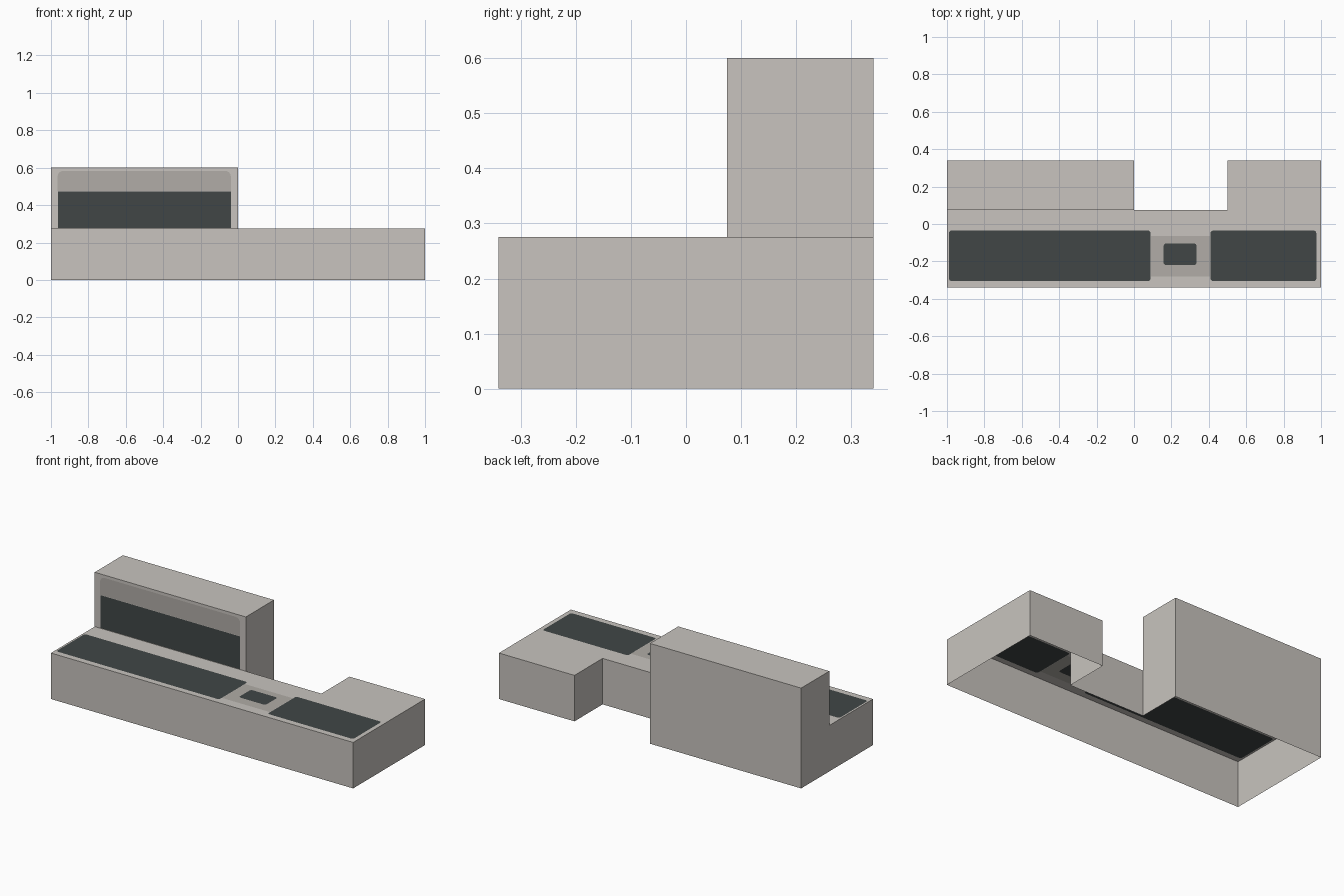
import bpy, bmesh, math
from mathutils import Vector

if "Cube" in bpy.data.objects:
    bpy.data.objects.remove(bpy.data.objects["Cube"])

X0, X1, Y0, Y1 = -1.0, 1.0, -0.34, 0.34
YM = 0.074          # front of the tall block and back of the notch
LOW, HIGH = 0.275, 0.6


def material(name, rgb):
    m = bpy.data.materials.new(name)
    m.diffuse_color = (*rgb, 1)
    m.use_nodes = True
    m.node_tree.nodes["Principled BSDF"].inputs["Base Color"].default_value = m.diffuse_color
    return m


MATS = [material("light_stone", (0.578, 0.552, 0.517)),
        material("grey_panel", (0.44, 0.415, 0.385)),
        material("dark_glass", (0.052, 0.061, 0.061))]
STONE, GREY, DARK = range(3)


def rounded(u0, v0, u1, v1, r_low, r_high):
    """Rounded rectangle outline, with separate radii for low and high corners."""
    pts = []
    for u, v, su, sv, a, r in ((u1, v0, -1, 1, 270, r_low), (u1, v1, -1, -1, 0, r_high),
                               (u0, v1, 1, -1, 90, r_high), (u0, v0, 1, 1, 180, r_low)):
        if r == 0:
            pts.append((u, v))
            continue
        for i in range(5):
            t = math.radians(a + 22.5 * i)
            pts.append((u + su * r + r * math.cos(t), v + sv * r + r * math.sin(t)))
    return pts


def make_loop(bm, pts):
    vs = [bm.verts.new(p) for p in pts]
    return [bm.edges.new((vs[i], vs[(i + 1) % len(vs)])) for i in range(len(vs))]


def fill(bm, loops, normal, mat):
    """Fill the first loop, leaving the other loops as holes."""
    edges = [e for loop in loops for e in loop]
    res = bmesh.ops.triangle_fill(bm, edges=edges, use_beauty=True, normal=normal)
    for f in (g for g in res["geom"] if isinstance(g, bmesh.types.BMFace)):
        f.normal_update()
        if f.normal.dot(Vector(normal)) < 0:
            f.normal_flip()
        f.material_index = mat


def face(bm, *pts):
    bm.faces.new([bm.verts.new(p) for p in pts])


def wall(bm, a, b, z0, z1):
    """Upright wall, facing right of the direction a to b."""
    face(bm, (*a, z0), (*b, z0), (*b, z1), (*a, z1))


def finish(bm, name):
    bmesh.ops.remove_doubles(bm, verts=bm.verts[:], dist=1e-5)
    me = bpy.data.meshes.new(name)
    bm.to_mesh(me)
    bm.free()
    for m in MATS:
        me.materials.append(m)
    bpy.context.collection.objects.link(bpy.data.objects.new(name, me))


# Low wing: open-bottomed walls around the notch
bm = bmesh.new()
path = [(X0, Y0), (X1, Y0), (X1, Y1), (0.5, Y1), (0.5, YM), (0, YM)]
for a, b in zip(path, path[1:]):
    wall(bm, a, b, 0, LOW)

# Low wing roof with dark strips and a framed skylight cut into it
up = (0, 0, 1)
roof = make_loop(bm, [(x, y, LOW) for x, y in path[:-1] + [(X0, YM)]])


def roof_loop(*args):
    return make_loop(bm, [(x, y, LOW) for x, y in rounded(*args)])


strips = [roof_loop(-0.99, -0.305, 0.089, -0.035, 0.015, 0.015),
          roof_loop(0.409, -0.305, 0.975, -0.035, 0.015, 0.015)]
frame = roof_loop(0.091, -0.28, 0.407, -0.063, 0, 0)
skylight = roof_loop(0.158, -0.22, 0.335, -0.104, 0.015, 0.015)
fill(bm, [roof, *strips, frame], up, STONE)
fill(bm, [frame, skylight], up, GREY)
for loop in strips + [skylight]:
    fill(bm, [loop], up, DARK)
finish(bm, "low_wing")

# Tall block: back, right side, L-shaped left side and roof
bm = bmesh.new()
wall(bm, (0, Y1), (X0, Y1), 0, HIGH)
wall(bm, (0, YM), (0, Y1), 0, HIGH)
face(bm, (X0, Y1, 0), (X0, Y0, 0), (X0, Y0, LOW), (X0, YM, LOW),
     (X0, YM, HIGH), (X0, Y1, HIGH))
face(bm, (X0, YM, HIGH), (0, YM, HIGH), (0, Y1, HIGH), (X0, Y1, HIGH))

# Tall block front with a dark window band below a grey panel
front = (0, -1, 0)


def front_loop(*args):
    return make_loop(bm, [(x, YM, z) for x, z in rounded(*args)])


face_edge = front_loop(X0, LOW, 0, HIGH, 0, 0)
window = front_loop(-0.963, LOW + 0.002, -0.038, 0.473, 0, 0)
panel = front_loop(-0.965, 0.4745, -0.038, 0.583, 0, 0.03)
fill(bm, [face_edge, window, panel], front, STONE)
fill(bm, [window], front, DARK)
fill(bm, [panel], front, GREY)
finish(bm, "tall_block")
